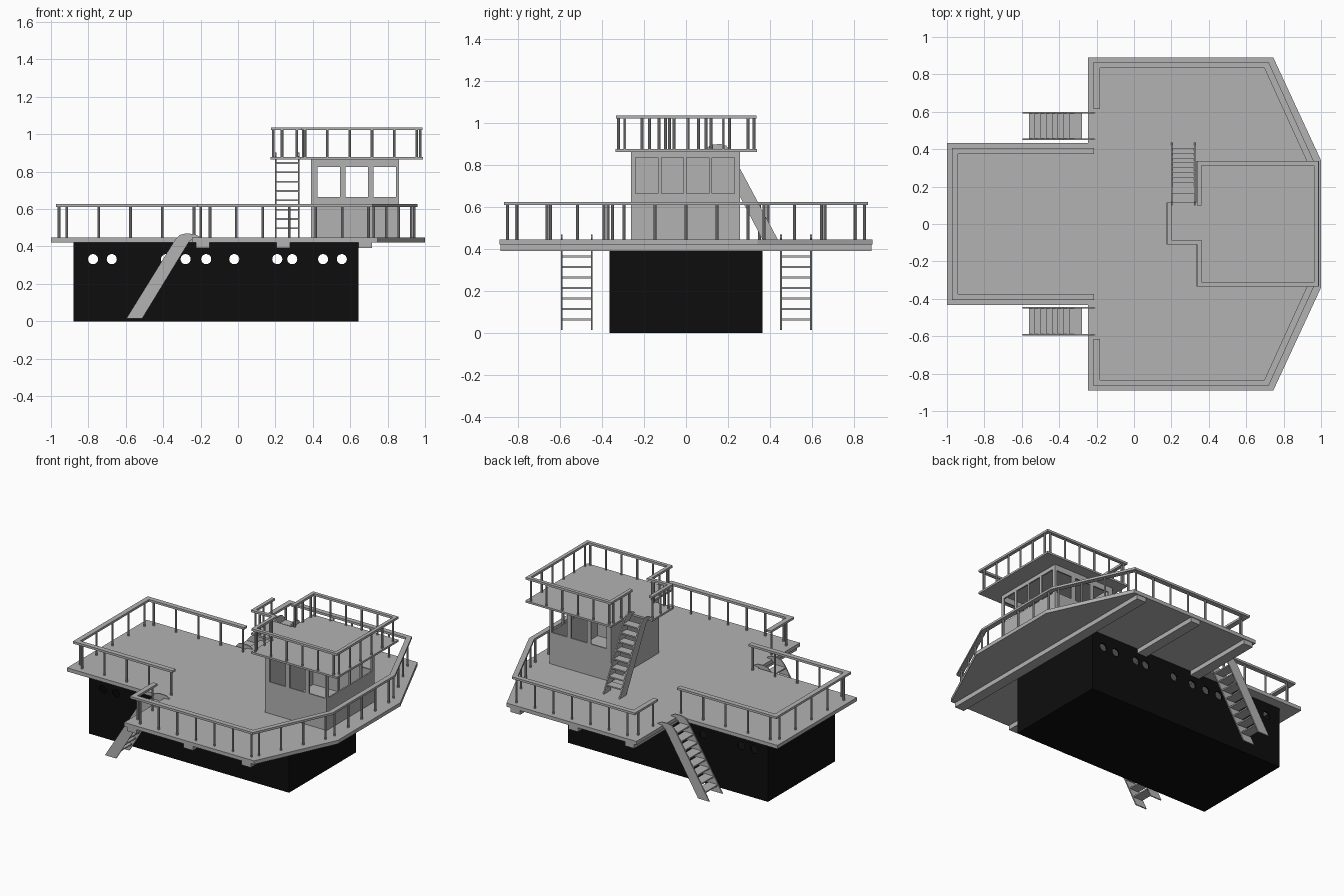
import bpy, bmesh, math
from mathutils import Vector, Matrix

if "Cube" in bpy.data.objects:
    bpy.data.objects.remove(bpy.data.objects["Cube"], do_unlink=True)


def material(name, value):
    m = bpy.data.materials.new(name)
    m.use_nodes = True
    color = (value, value, value, 1)
    m.diffuse_color = color
    m.node_tree.nodes["Principled BSDF"].inputs["Base Color"].default_value = color
    return m


grey = material("grey paint", 0.45)
black = material("black hull paint", 0.004)


def finish(name, bm, mat):
    bmesh.ops.recalc_face_normals(bm, faces=bm.faces)
    mesh = bpy.data.meshes.new(name)
    bm.to_mesh(mesh)
    bm.free()
    ob = bpy.data.objects.new(name, mesh)
    bpy.context.collection.objects.link(ob)
    mesh.materials.append(mat)
    return ob


def prism(bm, points, vec):
    """Extrude a flat outline along a vector."""
    vec = Vector(vec)
    a = [bm.verts.new(p) for p in points]
    b = [bm.verts.new(Vector(p) + vec) for p in points]
    bm.faces.new(a)
    bm.faces.new(b[::-1])
    for i in range(len(a)):
        j = (i + 1) % len(a)
        bm.faces.new((a[j], a[i], b[i], b[j]))


def box(bm, x, y, z):
    prism(bm, [(x[0], y[0], z[0]), (x[1], y[0], z[0]), (x[1], y[1], z[0]), (x[0], y[1], z[0])],
          (0, 0, z[1] - z[0]))


def plate(name, outline, z0, z1):
    bm = bmesh.new()
    prism(bm, [(x, y, z0) for x, y in outline], (0, 0, z1 - z0))
    return finish(name, bm, grey)


def cut(ob, cutters):
    """Subtract each cutter, then remove the cutters."""
    for c in cutters:
        mod = ob.modifiers.new("opening", 'BOOLEAN')
        mod.operation = 'DIFFERENCE'
        mod.solver = 'EXACT'
        mod.object = c
    bpy.context.view_layer.update()
    dg = bpy.context.evaluated_depsgraph_get()
    mesh = bpy.data.meshes.new_from_object(ob.evaluated_get(dg))
    ob.modifiers.clear()
    ob.data = mesh
    for c in cutters:
        bpy.data.objects.remove(c, do_unlink=True)


def mirror_y(half):
    return half + [(x, -y) for x, y in reversed(half)]


# Hollow hull with round portholes through both sides
bm = bmesh.new()
box(bm, (-0.88, 0.645), (-0.365, 0.365), (0, 0.422))
hull = finish("hull", bm, black)
bm = bmesh.new()
box(bm, (-0.87, 0.635), (-0.355, 0.355), (0.01, 0.5))
cavity = finish("hull_cavity", bm, black)
bm = bmesh.new()
for x in (-0.775, -0.675, -0.385, -0.28, -0.17, -0.02, 0.21, 0.29, 0.455, 0.555):
    bmesh.ops.create_cone(bm, cap_ends=True, segments=24, radius1=0.027, radius2=0.027, depth=1,
                          matrix=Matrix.Translation((x, 0, 0.332)) @ Matrix.Rotation(math.pi / 2, 4, 'X'))
cut(hull, [cavity, finish("porthole_cutter", bm, black)])

# Main deck and the cross beams below it
plate("deck", mirror_y([(-1, 0.433), (-0.245, 0.433), (-0.245, 0.89), (0.745, 0.89), (1, 0.34)]), 0.422, 0.447)
bm = bmesh.new()
for x in (-0.225, 0.205, 0.645):
    box(bm, (x, x + 0.072), (-0.885, 0.885), (0.391, 0.422))
finish("deck_beams", bm, grey)

# Wheelhouse with window openings
bm = bmesh.new()
box(bm, (0.39, 0.86), (-0.262, 0.258), (0.447, 0.866))
cabin = finish("wheelhouse", bm, grey)
bm = bmesh.new()
box(bm, (0.4, 0.85), (-0.252, 0.248), (0.4, 0.9))
room = finish("wheelhouse_cavity", bm, grey)
bm = bmesh.new()
for x in (0.425, 0.575, 0.725):
    box(bm, (x, x + 0.12), (-0.5, 0.5), (0.665, 0.825))
sides = finish("side_window_cutter", bm, grey)
bm = bmesh.new()
for y in (-0.24, -0.117, 0.003, 0.125):
    box(bm, (0.8, 1), (y, y + 0.106), (0.665, 0.838))
cut(cabin, [room, sides, finish("front_window_cutter", bm, grey)])

# Roof platform with a landing for the stairs
plate("roof_platform", [(0.335, 0.338), (0.988, 0.338), (0.988, -0.335), (0.335, -0.335),
                        (0.335, -0.11), (0.175, -0.11), (0.175, 0.115), (0.335, 0.115)], 0.864, 0.877)


def railing(name, path, posts, width, floor, top, thick=0.015):
    """Flat mitred handrail on round posts; posts holds (count, start gap, end gap) per run."""
    pts = [Vector(p) for p in path]
    dirs = [(b - a).normalized() for a, b in zip(pts, pts[1:])]
    left, right = [], []
    for i, p in enumerate(pts):
        d0, d1 = dirs[max(i - 1, 0)], dirs[min(i, len(dirs) - 1)]
        n0, n1 = Vector((-d0.y, d0.x)), Vector((-d1.y, d1.x))
        m = (n0 + n1).normalized()
        off = m * (width / 2 / m.dot(n0))
        left.append(p + off)
        right.append(p - off)
    bm = bmesh.new()
    prism(bm, [(p.x, p.y, top - thick) for p in left + right[::-1]], (0, 0, thick))
    finish(name + "_handrail", bm, grey)
    bm = bmesh.new()
    h = top - thick - floor
    for a, b, d, (n, g0, g1) in zip(pts, pts[1:], dirs, posts):
        run = (b - a).length - g0 - g1
        for k in range(n):
            p = a + d * (g0 + run * k / max(n - 1, 1))
            bmesh.ops.create_cone(bm, cap_ends=True, segments=8, radius1=0.007, radius2=0.007, depth=h,
                                  matrix=Matrix.Translation((p.x, p.y, floor + h / 2)))
    finish(name + "_posts", bm, grey)


# Railings
railing("stern_rail", mirror_y([(-0.215, 0.39), (-0.957, 0.39)]),
        [(5, 0.02, 0.042), (5, 0.04, 0.04), (5, 0.042, 0.02)], 0.034, 0.447, 0.626)
railing("bow_rail", mirror_y([(-0.2, 0.615), (-0.2, 0.85), (0.708, 0.85), (0.943, 0.335)]),
        [(2, 0.03, 0.045), (7, 0.05, 0.01), (4, 0.045, 0.04), (5, 0.04, 0.04),
         (4, 0.04, 0.045), (7, 0.01, 0.05), (2, 0.045, 0.03)], 0.034, 0.447, 0.626)
railing("roof_rail", [(0.348, 0.1), (0.348, 0.325), (0.975, 0.325), (0.975, -0.322), (0.348, -0.322),
                      (0.348, -0.098), (0.188, -0.098), (0.188, 0.115)],
        [(3, 0.02, 0.03), (6, 0.01, 0.02), (6, 0.03, 0.03), (6, 0.02, 0.01),
         (3, 0.03, 0.03), (2, 0.033, 0.047), (3, 0.02, 0.02)], 0.024, 0.877, 1.037)

# Stairs: curved-top side plates with flat treads
SIDE = [(0, 0), (0.085, 0), (0.335, 0.41), (0.36, 0.43), (0.395, 0.435),
        (0.365, 0.452), (0.315, 0.454), (0.285, 0.446), (0.26, 0.42)]


def stairs(name, place, lat0, lat1):
    """place(u, h, s) gives a point from run, height and sideways position."""
    bm = bmesh.new()
    t = 0.008
    for s in (lat0, lat1 - t):
        prism(bm, [place(u, h, s) for u, h in SIDE], place(0, 0, t) - place(0, 0, 0))
    across = place(0, 0, lat1) - place(0, 0, lat0)
    for k in range(8):
        h = 0.045 + 0.05 * k
        u = 0.043 + 0.61 * h
        prism(bm, [place(u + du, h + dh, lat0)
                   for du, dh in ((-0.035, 0), (0.035, 0), (0.035, 0.009), (-0.035, 0.009))], across)
    finish(name, bm, grey)


stairs("left_boarding_stairs", lambda u, h, s: Vector((u - 0.597, s, h + 0.015)), 0.449, 0.6)
stairs("right_boarding_stairs", lambda u, h, s: Vector((u - 0.597, s, h + 0.015)), -0.596, -0.445)
stairs("roof_stairs", lambda u, h, s: Vector((s, 0.437 - 0.86 * u, h + 0.447)), 0.199, 0.329)
